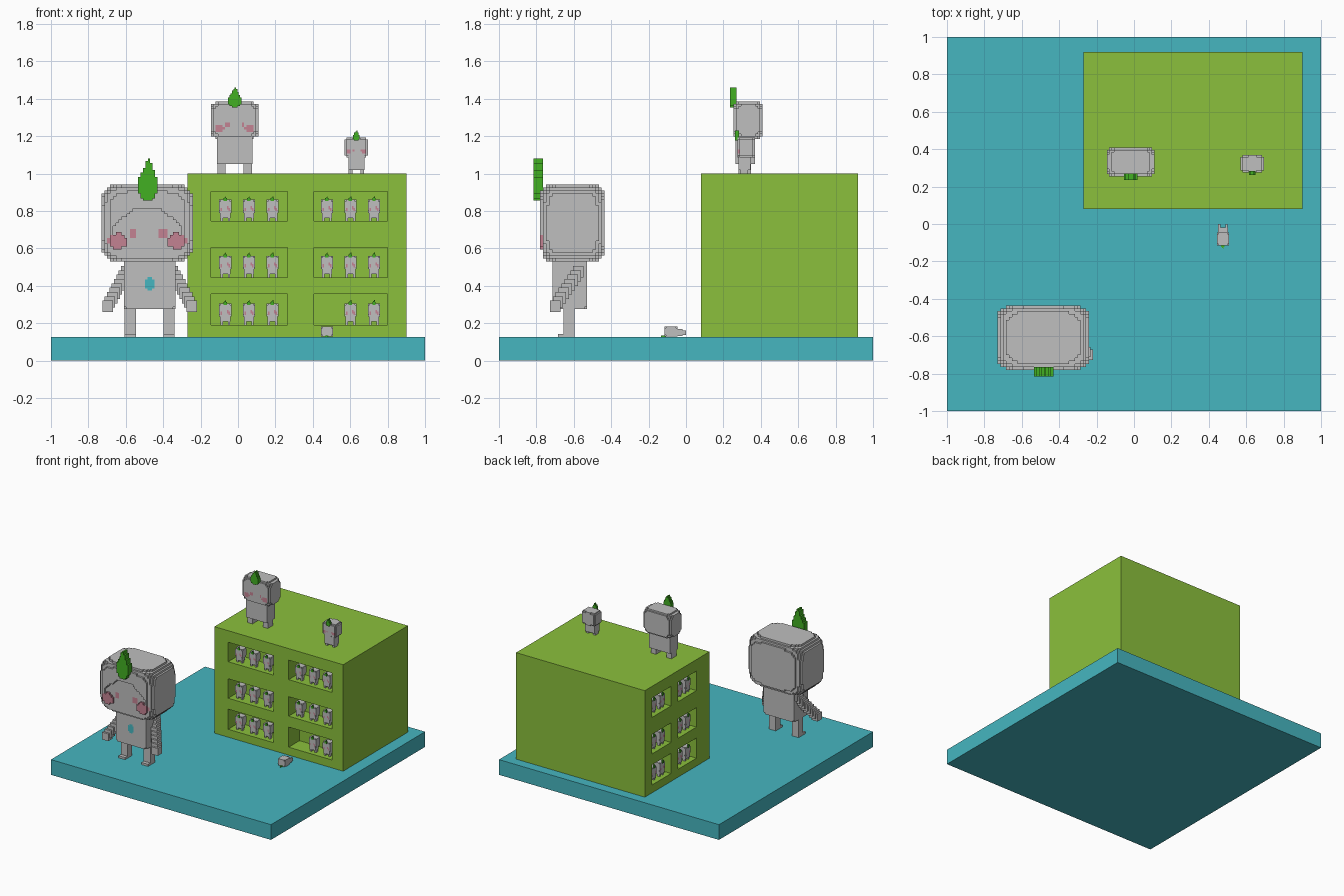
import bpy, bmesh, math
from mathutils import Vector, Matrix

old = bpy.data.objects.get("Cube")
if old:
    bpy.data.objects.remove(old, do_unlink=True)

COLOURS = {
    "stone_grey": (0.52, 0.52, 0.52),
    "wall_green": (0.258, 0.527, 0.045),
    "ground_teal": (0.061, 0.468, 0.53),
    "leaf_green": (0.054, 0.434, 0.016),
    "cheek_pink": (0.546, 0.223, 0.29),
}
GREY, WALL, TEAL, LEAF, PINK = range(5)
MATERIALS = []
for mat_name, rgb in COLOURS.items():
    mat = bpy.data.materials.new(mat_name)
    mat.use_nodes = True
    mat.diffuse_color = (*rgb, 1)
    mat.node_tree.nodes["Principled BSDF"].inputs["Base Color"].default_value = (*rgb, 1)
    MATERIALS.append(mat)


def place(name, mesh, location=(0, 0, 0), rotation=(0, 0, 0)):
    obj = bpy.data.objects.new(name, mesh)
    obj.location, obj.rotation_euler = location, rotation
    bpy.context.scene.collection.objects.link(obj)
    return obj


def to_mesh(name, bm):
    mesh = bpy.data.meshes.new(name)
    bm.to_mesh(mesh)
    bm.free()
    for mat in MATERIALS:
        mesh.materials.append(mat)
    return mesh


def box(bm, lo, hi, colour=GREY):
    lo, hi = Vector(lo), Vector(hi)
    matrix = Matrix.Translation((lo + hi) / 2) @ Matrix.Diagonal((*(hi - lo), 1))
    made = bmesh.ops.create_cube(bm, size=1, matrix=matrix)
    for face in {f for v in made["verts"] for f in v.link_faces}:
        face.material_index = colour


def blocks(bm, lo, hi, cell, paint):
    """Fill a box with cells where paint(u, v, w) gives a colour; keep outer faces."""
    lo, size = Vector(lo), Vector(hi) - Vector(lo)
    n = [max(1, round(s / cell)) for s in size]
    cells = {}
    for i in range(n[0]):
        for j in range(n[1]):
            for k in range(n[2]):
                uvw = [(2 * c + 1) / m - 1 for c, m in zip((i, j, k), n)]
                colour = paint(*uvw)
                if colour is not None:
                    cells[i, j, k] = colour
    verts = {}

    def corner(key):
        if key not in verts:
            verts[key] = bm.verts.new([lo[a] + size[a] * key[a] / n[a] for a in range(3)])
        return verts[key]

    for key, colour in cells.items():
        for axis in range(3):
            for side in (0, 1):
                near = list(key)
                near[axis] += 2 * side - 1
                if tuple(near) in cells:
                    continue
                ring = []
                for a, b in ((0, 0), (1, 0), (1, 1), (0, 1)):
                    p = list(key)
                    p[axis] += side
                    p[(axis + 1) % 3] += a
                    p[(axis + 2) % 3] += b
                    ring.append(corner(tuple(p)))
                face = bm.faces.new(ring if side else ring[::-1])
                face.material_index = colour


def head_paint(u, v, w):
    # Stepped rounded block, fringe arch, cheeks and eyes
    if abs(u) ** 5 + abs(v) ** 5 + abs(w) ** 5 > 1.15:
        return None
    cheek = math.hypot(abs(u) - 0.64, w + 0.47) < 0.21
    if v < -0.75 and cheek:
        return PINK
    under_fringe = abs(u) < 0.72 and w < 0.42 - 0.9 * max(0, abs(u) - 0.2)
    if v < -0.92 and under_fringe:
        return None
    eye = abs(abs(u - 0.03) - 0.32) < 0.07 and abs(w + 0.27) < 0.15
    return PINK if eye and v < -0.75 else GREY


def body_paint(u, v, w):
    if abs(u) ** 10 + abs(v) ** 10 + abs(w) ** 10 > 1.5:
        return None
    button = math.hypot(u, w * 0.93) < 0.23 and v < -0.8
    return TEAL if button else GREY


def leaf_paint(u, v, w):
    t = (w + 1) / 2
    lean = 0.2 * max(0, t - 0.5)
    return LEAF if abs(u - lean) < math.sin(math.pi * t ** 0.6) + 0.05 else None


def small_doll(name, w, d, neck, top, body, leg, leaf, cell):
    """Doll standing on its own origin, facing the front."""
    bm = bmesh.new()
    blocks(bm, (-w / 2, -d / 2, neck), (w / 2, d / 2, top), cell, head_paint)
    box(bm, (-body, -d * 0.43, leg), (body, d * 0.23, neck + cell))
    for s in (-1, 1):
        x0, x1 = sorted((s * body * 0.97, s * body * 0.5))
        box(bm, (x0, -d * 0.33, 0), (x1, d * 0.1, leg + cell / 2))
    front = -d / 2
    blocks(bm, (-w * 0.14, front - d * 0.12, top - leaf * 0.3),
           (w * 0.14, front + d * 0.1, top + leaf * 0.7), cell * 0.6, leaf_paint)
    return to_mesh(name, bm)


# Ground slab
bm = bmesh.new()
box(bm, (-1, -1, 0), (1, 1, 0.125), TEAL)
place("ground_slab", to_mesh("ground_slab", bm))

# Building with recessed windows on the front and one side
ROWS = ((0.19, 0.355), (0.445, 0.605), (0.745, 0.905))
FRONT_BAYS = ((-0.145, 0.265), (0.405, 0.8))
SIDE_BAYS = ((0.25, 0.49), (0.58, 0.83))
DEPTH = 0.14
bm = bmesh.new()
box(bm, (-0.27, 0.08, 0.125), (0.9, 0.92, 1), WALL)
building = place("building", to_mesh("building", bm))
bm = bmesh.new()
for z0, z1 in ROWS:
    for a, b in FRONT_BAYS:
        box(bm, (a, 0, z0), (b, 0.08 + DEPTH, z1), WALL)
    for a, b in SIDE_BAYS:
        box(bm, (-0.4, a, z0), (-0.27 + DEPTH, b, z1), WALL)
cutter = place("window_cutter", to_mesh("window_cutter", bm))
cutter.hide_render = True
mod = building.modifiers.new("windows", "BOOLEAN")
mod.operation, mod.solver, mod.object = "DIFFERENCE", "EXACT", cutter
graph = bpy.context.evaluated_depsgraph_get()
cut_mesh = bpy.data.meshes.new_from_object(building.evaluated_get(graph))
building.modifiers.clear()
building.data = cut_mesh
bpy.data.objects.remove(cutter, do_unlink=True)

# Window dolls, with one bay left empty and its doll fallen to the ground
doll = small_doll("window_doll", 0.065, 0.055, 0.045, 0.115, 0.027, 0.018, 0.026, 0.0085)
for row, (z0, z1) in enumerate(ROWS):
    for bay, start in enumerate((-0.068, 0.475)):
        for i in range(3):
            if (row, bay, i) != (0, 1, 0):
                place("window_doll", doll, (start + i * 0.126, 0.135, z0))
    for a, b in SIDE_BAYS:
        for t in (0.28, 0.72):
            place("side_window_doll", doll, (-0.215, a + (b - a) * t, z0),
                  (0, 0, -math.pi / 2))
place("fallen_doll", doll, (0.475, 0, 0.155), (math.pi / 2, 0, 0))

# Roof dolls
place("roof_doll_large", small_doll("roof_doll_large", 0.255, 0.155, 0.185, 0.385,
                                    0.095, 0.05, 0.105, 0.0125), (-0.018, 0.332, 1))
place("roof_doll_small", small_doll("roof_doll_small", 0.125, 0.095, 0.085, 0.192,
                                    0.043, 0.018, 0.055, 0.0105), (0.633, 0.322, 1))

# Giant doll: head, body, leaf
for part, lo, hi, cell, paint in (
    ("giant_head", (-0.73, -0.78, 0.53), (-0.24, -0.435, 0.94), 0.0155, head_paint),
    ("giant_body", (-0.61, -0.715, 0.275), (-0.335, -0.53, 0.545), 0.0125, body_paint),
    ("giant_leaf", (-0.535, -0.815, 0.855), (-0.43, -0.765, 1.08), 0.0125, leaf_paint),
):
    bm = bmesh.new()
    blocks(bm, lo, hi, cell, paint)
    place(part, to_mesh(part, bm))

# Giant arms reach outward and forward in steps; legs end in small feet
for side, s in (("right", -1), ("left", 1)):
    bm = bmesh.new()
    steps = 9
    for i in range(steps):
        t = i / (steps - 1)
        c = Vector((-0.4725 + s * (0.125 + 0.1 * t), -0.575 - 0.125 * t, 0.475 - 0.185 * t))
        half = Vector((0.028, 0.028, 0.03))
        box(bm, c - half, c + half)
    place(side + "_arm", to_mesh(side + "_arm", bm))
    bm = bmesh.new()
    x = -0.4725 + s * 0.104
    box(bm, (x - 0.03, -0.655, 0.125), (x + 0.03, -0.595, 0.29))
    box(bm, (x - 0.03, -0.685, 0.125), (x + 0.03, -0.65, 0.142))
    place(side + "_leg", to_mesh(side + "_leg", bm))
